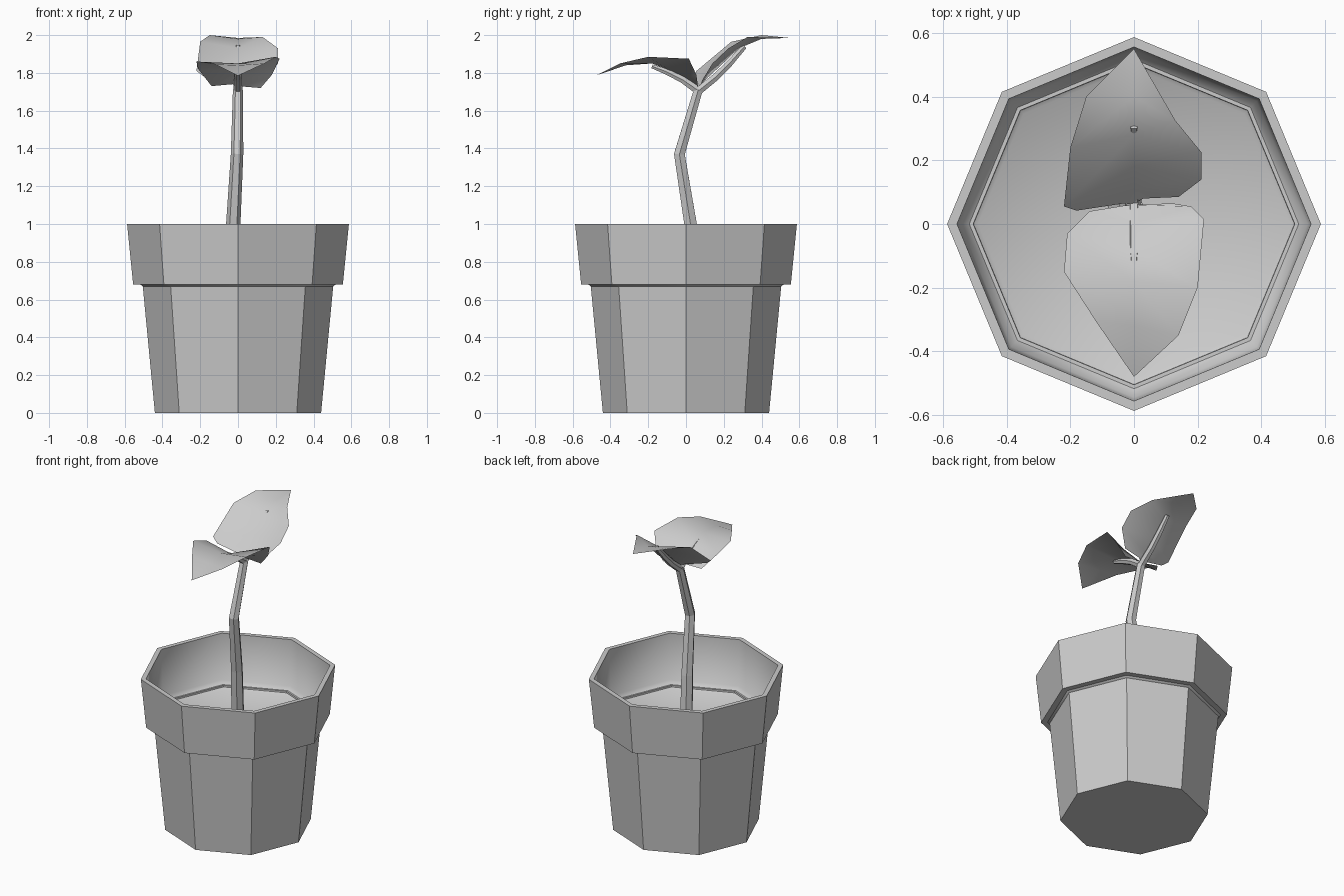
import bpy, bmesh, math
from mathutils import Vector

if "Cube" in bpy.data.objects:
    bpy.data.objects.remove(bpy.data.objects["Cube"])


def finish(name, bm, smooth_test=None):
    bmesh.ops.remove_doubles(bm, verts=bm.verts, dist=1e-5)
    if smooth_test:
        for f in bm.faces:
            f.smooth = smooth_test(f)
    me = bpy.data.meshes.new(name)
    bm.to_mesh(me)
    bm.free()
    ob = bpy.data.objects.new(name, me)
    bpy.context.collection.objects.link(ob)
    return ob


def skin(bm, rings):
    """Bridge successive rings and cap both ends."""
    n = len(rings[0])
    for a, b in zip(rings, rings[1:]):
        for i in range(n):
            j = (i + 1) % n
            bm.faces.new((a[i], a[j], b[j], b[i]))
    bm.faces.new(rings[0][::-1])
    bm.faces.new(rings[-1])


def lathe(name, profile, sides, smooth_test=None):
    """Revolve (radius, z) points."""
    bm = bmesh.new()
    angles = [2 * math.pi * i / sides for i in range(sides)]
    skin(bm, [[bm.verts.new((r * math.cos(a), r * math.sin(a), z)) for a in angles]
              for r, z in profile])
    return finish(name, bm, smooth_test)


def tube(name, path, sides=6):
    """Sweep a polygon along (x, y, z, radius) points."""
    bm = bmesh.new()
    pts = [Vector(p[:3]) for p in path]
    rings = []
    for k, p in enumerate(pts):
        t = (pts[min(k + 1, len(pts) - 1)] - pts[max(k - 1, 0)]).normalized()
        u = Vector((1, 0, 0))
        u = (u - t * u.dot(t)).normalized()
        v = t.cross(u)
        r = path[k][3]
        rings.append([bm.verts.new(p + r * (u * math.cos(a) + v * math.sin(a)))
                      for a in (2 * math.pi * i / sides for i in range(sides))])
    skin(bm, rings)
    return finish(name, bm)


def leaf(name, rows, tip):
    """Folded blade: rows of left edge, midrib and right edge, then a tip."""
    bm = bmesh.new()
    grid = [[bm.verts.new(p) for p in row] for row in rows]
    for a, b in zip(grid, grid[1:]):
        for i in range(2):
            bm.faces.new((a[i], a[i + 1], b[i + 1], b[i]))
    t = bm.verts.new(tip)
    for i in range(2):
        bm.faces.new((grid[-1][i], grid[-1][i + 1], t))
    bmesh.ops.recalc_face_normals(bm, faces=bm.faces)
    if sum(f.normal.z for f in bm.faces) < 0:
        bmesh.ops.reverse_faces(bm, faces=bm.faces)
    return finish(name, bm, lambda f: True)


# Octagonal pot with stepped rim
SOIL = 0.66
def inside(f):
    return all(v.co.xy.length < 0.562 and v.co.z > SOIL - 0.01 for v in f.verts) \
        and f.normal.dot(f.calc_center_median() - Vector((0, 0, 1.5))) < 0.0
lathe("pot", [(0.44, 0), (0.505, 0.68), (0.555, 0.68), (0.587, 1.0),
              (0.556, 1.0), (0.545, 0.70), (0.49, SOIL)], 8, inside)

# Bent stem
tube("stem", [(-0.04, 0.055, 0.65, 0.042), (-0.025, 0.024, 1.0, 0.038),
              (-0.005, -0.035, 1.37, 0.033), (0, 0.065, 1.71, 0.027)])

# Leaf stalks under each blade
tube("back_leaf_stalk", [(0, 0.06, 1.70, 0.024), (0, 0.16, 1.78, 0.022),
                         (0, 0.23, 1.85, 0.02), (0, 0.31, 1.94, 0.015)])
tube("front_leaf_stalk", [(0, 0.06, 1.71, 0.024), (0, -0.02, 1.765, 0.02),
                          (0, -0.10, 1.805, 0.018), (0, -0.18, 1.835, 0.012)])

# Leaf blades
leaf("back_leaf", [
    [(-0.03, 0.065, 1.74), (0, 0.065, 1.73), (0.03, 0.08, 1.74)],
    [(-0.18, 0.042, 1.78), (0, 0.11, 1.77), (0.14, 0.085, 1.76)],
    [(-0.22, 0.055, 1.81), (0, 0.18, 1.835), (0.212, 0.14, 1.85)],
    [(-0.2, 0.24, 1.965), (0, 0.28, 1.93), (0.212, 0.225, 1.93)],
    [(-0.15, 0.4, 2.0), (0, 0.4, 1.98), (0.13, 0.325, 1.99)],
], (0, 0.55, 1.985))
leaf("front_leaf", [
    [(-0.03, 0.058, 1.74), (0, 0.06, 1.73), (0.12, 0.065, 1.72)],
    [(-0.14, 0.04, 1.73), (0, 0.0, 1.77), (0.18, 0.055, 1.79)],
    [(-0.21, -0.03, 1.82), (0, -0.08, 1.81), (0.22, 0.015, 1.875)],
    [(-0.22, -0.15, 1.86), (0, -0.18, 1.85), (0.2, -0.2, 1.885)],
    [(-0.12, -0.305, 1.845), (0, -0.32, 1.84), (0.14, -0.35, 1.85)],
], (0, -0.48, 1.785))
